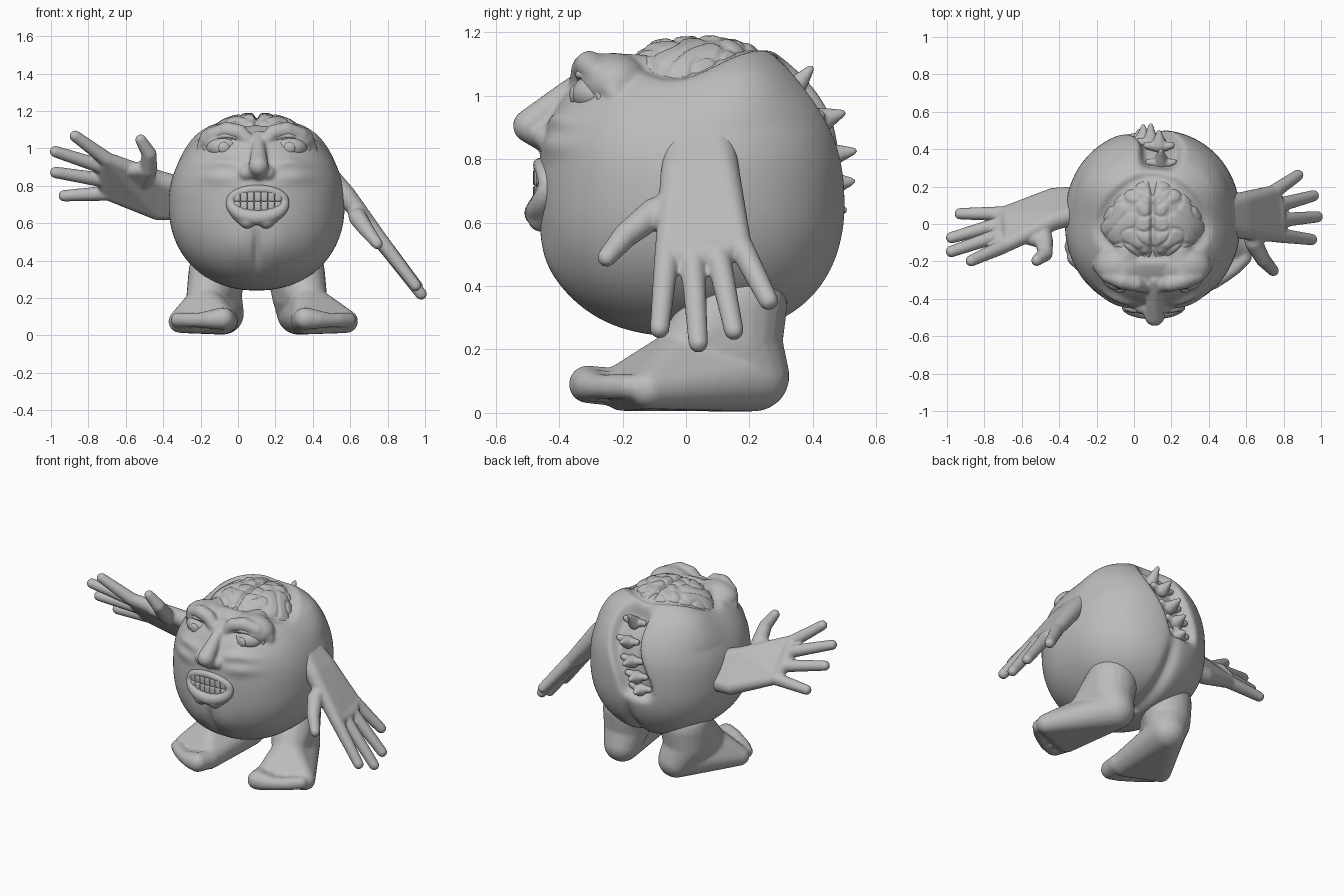
import bpy, bmesh, math
from mathutils import Vector, Matrix

if "Cube" in bpy.data.objects:
    bpy.data.objects.remove(bpy.data.objects["Cube"])

grey = bpy.data.materials.new("clay grey")
grey.use_nodes = True
grey.diffuse_color = (0.5, 0.5, 0.5, 1)
grey.node_tree.nodes["Principled BSDF"].inputs["Base Color"].default_value = (0.5, 0.5, 0.5, 1)

C, R = Vector((0.1, 0.02, 0.697)), Vector((0.47, 0.485, 0.457))
P, Q = 2.15, 2.5  # roundness across and in the side profile
MID = C.x


def on_body(d):
    """Point of the rounded body in direction d."""
    yz = (abs(d.y) ** Q + abs(d.z) ** Q) ** (P / Q)
    s = (abs(d.x) ** P + yz) ** (-1 / P)
    return C + Vector([R[i] * d[i] * s for i in range(3)])


def front(x, z, out=0.0):
    """Point on the face side of the body at x, z, pushed out by a distance."""
    k = max(0, 1 - abs((x - C.x) / R.x) ** P) ** (Q / P) - abs((z - C.z) / R.z) ** Q
    return Vector((x, C.y - R.y * max(k, 0) ** (1 / Q) - out, z))


def hull(bm, *balls):
    """Convex skin around balls given as (position, radius)."""
    tmp = bmesh.new()
    for pos, r in balls:
        bmesh.ops.create_icosphere(tmp, subdivisions=3, radius=r, matrix=Matrix.Translation(pos))
    res = bmesh.ops.convex_hull(tmp, input=tmp.verts)
    loose = [v for v in set(res["geom_interior"] + res["geom_unused"]) if isinstance(v, bmesh.types.BMVert)]
    bmesh.ops.delete(tmp, geom=loose, context="VERTS")
    me = bpy.data.meshes.new("tmp")
    tmp.to_mesh(me)
    bm.from_mesh(me)
    bpy.data.meshes.remove(me)
    tmp.free()


def chain(bm, balls):
    for a, b in zip(balls, balls[1:]):
        hull(bm, a, b)


def ellipsoid(bm, pos, radii):
    m = Matrix.Translation(pos) @ Matrix.Diagonal((*radii, 1))
    bmesh.ops.create_icosphere(bm, subdivisions=4, radius=1, matrix=m)


def finish(name, bm, voxel=None, smooth=4):
    me = bpy.data.meshes.new(name)
    bm.to_mesh(me)
    bm.free()
    me.materials.append(grey)
    me.shade_smooth()
    ob = bpy.data.objects.new(name, me)
    bpy.context.collection.objects.link(ob)
    if voxel:
        m = ob.modifiers.new("blend", "REMESH")
        m.mode, m.voxel_size, m.use_smooth_shade = "VOXEL", voxel, True
        m = ob.modifiers.new("soften", "SMOOTH")
        m.factor, m.iterations = 0.5, smooth
    return ob


def brain_oval(p):
    w = 0.285 - 0.35 * p.y
    return ((p.x - MID) / w) ** 2 + ((p.y - 0.03) / 0.215) ** 2 if p.z > C.z else 9


def bell(t):
    return math.exp(-t * t)


def crown(p):
    """Swelling of the skull behind and beside the brain."""
    return 0.036 * bell((p.y - 0.2) / 0.14) * min(1, max(0, p.z - 0.9) / 0.15)


def wound_x(z):
    return 0.085 + 0.06 * math.sin((z - 0.8) * 8)


# Body with brain pan, open back wound, chin cleft and rear cleft
bm = bmesh.new()
bmesh.ops.create_icosphere(bm, subdivisions=7, radius=1)
for v in bm.verts:
    d = v.co.normalized()
    p = on_body(d)
    push = crown(p) - 0.024 * bell(max(0, brain_oval(p) - 1.0) * 6)
    if p.y > 0.1:
        side = abs(p.x - wound_x(p.z)) / 0.11
        ends = abs(p.z - 0.85) / 0.25
        push -= 0.07 / (1 + (side ** 4 + ends ** 6) ** 5)
        push -= 0.035 * bell((p.x - MID) / 0.04) * bell((p.z - 0.36) / 0.2)
    elif p.y < -0.1:
        u = abs(p.x - MID)
        push -= 0.022 * bell(u / 0.018) * bell((p.z - 0.46) / 0.1)
        push += 0.012 * bell((u - 0.09) / 0.08) * bell((p.z - 0.48) / 0.1)
        push += 0.022 * bell((u - 0.18) / 0.1) * bell((p.z - 0.92 + 0.1 * abs(u - 0.18)) / 0.028)
        push += 0.018 * bell((u - 0.2) / 0.1) * bell((p.z - 0.845) / 0.035)
    v.co = p + d * push

# Face: brows, eye mounds and nose blended into the body
for s in (-1, 1):
    at = lambda x, y, z: Vector((MID + s * x, y, z))
    chain(bm, [(at(0.045, -0.33, 1.04), 0.038), (at(0.09, -0.32, 1.085), 0.042), (at(0.16, -0.305, 1.097), 0.045),
               (at(0.235, -0.275, 1.07), 0.042), (at(0.285, -0.225, 1.01), 0.036), (at(0.3, -0.21, 0.95), 0.025)])
    ellipsoid(bm, at(0.165, -0.225, 1.04), (0.145, 0.11, 0.095))
    hull(bm, (at(0.14, -0.14, 1.05), 0.08), (at(0.16, -0.26, 1.08), 0.055), (at(0.07, -0.25, 1.06), 0.045))
    hull(bm, (at(0.06, -0.44, 0.868), 0.04), (at(0.02, -0.45, 0.88), 0.044))
bridge = (Vector((0.11, -0.39, 1.0)), 0.036)
hull(bm, (Vector((0.11, -0.3, 1.05)), 0.045), bridge, (Vector((0.11, -0.34, 0.92)), 0.06))
hull(bm, bridge, (Vector((0.11, -0.492, 0.905)), 0.054), (Vector((0.11, -0.45, 0.87)), 0.045))
finish("body_and_face", bm, 0.0095, 4)

# Brain: raised cap with winding folds and a centre split
bm = bmesh.new()
bmesh.ops.create_icosphere(bm, subdivisions=7, radius=1)
for v in bm.verts:
    v.co = on_body(v.co.normalized())
bmesh.ops.delete(bm, geom=[v for v in bm.verts if brain_oval(v.co) > 1.05], context="VERTS")
for v in bm.verts:
    p = v.co.copy()
    u = abs(p.x - MID)
    wave = math.sin(34 * u + 2.2 * math.sin(28 * p.y)) + math.sin(32 * p.y + 2.2 * math.sin(28 * u + 1))
    fold = -0.01 * bell(wave / 0.5)
    rise = 0.05 * (1 - min(1, brain_oval(p)) ** 2) - 0.018 + 0.4 * crown(p)
    v.co += (p - C).normalized() * (rise + fold - 0.03 * bell(u / 0.013))
finish("brain", bm)

# Eyes: ball, pupil bump and lids
for s, side in ((-1, "right"), (1, "left")):
    ex, ez = MID + s * 0.175, 1.005
    bm = bmesh.new()
    ellipsoid(bm, (ex, -0.275, ez), (0.095, 0.085, 0.066))
    ellipsoid(bm, (ex, -0.353, ez - 0.002), (0.03, 0.014, 0.03))
    finish(side + "_eye", bm)
    bm = bmesh.new()
    ring = []
    for i in range(25):
        a = math.tau * i / 24
        x, z = 0.1 * math.cos(a), 0.062 * math.sin(a)
        y = -0.33 + 0.6 * max(0, s * x) - 0.1 * z
        ring.append((Vector((ex + x, y, ez + z - s * x * 0.1)), 0.014))
    chain(bm, ring)
    finish(side + "_eyelids", bm, 0.007, 3)

# Lips: a ring that is heavy below, with two lower lobes
bm = bmesh.new()
ring = []
for i in range(33):
    a = math.tau * i / 32
    low = max(0, -math.sin(a))
    x = MID + 0.005 + 0.145 * math.cos(a)
    z = 0.715 + (0.085 if low else 0.066) * math.sin(a)
    ring.append((front(x, z, -0.004 + 0.01 * low), 0.025 + 0.016 * low))
chain(bm, ring)
for s in (-1, 1):
    hull(bm, (front(MID + s * 0.05, 0.615, -0.005), 0.045), (front(MID + s * 0.1, 0.65, -0.01), 0.038))
finish("lips", bm, 0.008, 4)

# Teeth: two rows of rounded blocks
bm = bmesh.new()
for z in (0.69, 0.742):
    for i in range(-3, 4):
        x = MID + 0.005 + i * 0.036
        m = Matrix.Translation(front(x, z, -0.002)) @ Matrix.Rotation(i * 0.08, 4, "Z")
        bmesh.ops.create_cube(bm, size=1, matrix=m @ Matrix.Diagonal((0.035, 0.04, 0.052, 1)))
teeth = finish("teeth", bm)
bev = teeth.modifiers.new("round", "BEVEL")
bev.width, bev.segments = 0.008, 3

# Spine: knobs with blunt spikes down the back wound
bm = bmesh.new()
for y, z, tip_y, tip_z in ((0.33, 1.01, 0.405, 1.085), (0.42, 0.92, 0.505, 0.945), (0.44, 0.81, 0.54, 0.825),
                           (0.45, 0.72, 0.535, 0.73), (0.44, 0.64, 0.51, 0.64)):
    x = wound_x(z)
    hull(bm, (Vector((x, y, z)), 0.042), (Vector((x, tip_y - 0.012, tip_z)), 0.012))
    for s in (-1, 1):
        hull(bm, (Vector((x, y - 0.01, z)), 0.03), (Vector((x + s * 0.065, y, z + 0.015)), 0.02))
finish("spine", bm, 0.007, 3)


# Hands: short arm, palm, four fingers and thumb
def hand(name, shoulder, wrist, across, knuckles, tips, thumb):
    bm = bmesh.new()
    w, a = Vector(wrist), Vector(across)
    k, t = [Vector(p) for p in knuckles], [Vector(p) for p in tips]
    edge = [(w - a, 0.054), (w + a, 0.054)]
    hull(bm, (Vector(shoulder) - a * 0.7, 0.06), (Vector(shoulder) + a * 0.7, 0.06), *edge)
    hull(bm, *edge, (k[0], 0.039), (k[-1], 0.037))
    hull(bm, (k[0], 0.039), (k[1], 0.04), (k[2], 0.04), (k[3], 0.037))
    for b, e in zip(k, t):
        d = (e - b).normalized()
        chain(bm, [(b, 0.04), (b.lerp(e, 0.5), 0.035), (e - d * 0.026, 0.031)])
    th = [Vector(p) for p in thumb]
    root = (w.lerp(k[0], 0.3), 0.047)
    hull(bm, root, (w.lerp(k[0], 0.7), 0.037), (th[0], 0.044))
    chain(bm, [root, (th[0], 0.048), (th[1], 0.04), (th[2], 0.03)])
    finish(name, bm, 0.008, 4)


hand("left_hand", (0.48, 0.045, 0.85), (0.575, 0.045, 0.75), (0, -0.072, 0),
     [(0.77, -0.06, 0.5), (0.775, 0.02, 0.49), (0.77, 0.1, 0.5), (0.745, 0.17, 0.53)],
     [(0.965, -0.085, 0.245), (0.995, 0.04, 0.2), (0.975, 0.155, 0.24), (0.89, 0.27, 0.335)],
     [(0.64, -0.1, 0.63), (0.69, -0.19, 0.56), (0.745, -0.25, 0.49)])
hand("right_hand", (-0.3, 0.1, 0.73), (-0.43, 0.08, 0.75), (0, -0.06, 0.08),
     [(-0.7, -0.12, 0.94), (-0.72, -0.06, 0.9), (-0.72, 0.0, 0.83), (-0.7, 0.055, 0.76)],
     [(-0.89, -0.205, 1.08), (-1.0, -0.155, 0.99), (-1.0, -0.08, 0.875), (-0.955, 0.055, 0.745)],
     [(-0.48, -0.09, 0.89), (-0.475, -0.16, 0.97), (-0.52, -0.195, 1.045)])

# Feet: ankle, heel, high instep and a mitten of merged toes
for s, side, ankle, heel, big, little in (
        (1, "left", 0.31, 0.32, 0.36, 0.59), (-1, "right", -0.11, -0.08, -0.08, -0.32)):
    bm = bmesh.new()
    top = (Vector((ankle, 0.165, 0.34)), 0.155)
    low = (Vector((ankle + s * 0.01, 0.165, 0.22)), 0.14)
    back = (Vector((heel, 0.215, 0.116)), 0.112)
    hull(bm, top, low)
    hull(bm, low, back)
    ball = (Vector((big, -0.2, 0.08)), 0.074)
    outer = (Vector((little - s * 0.01, -0.12, 0.075)), 0.062)
    step = (Vector((ankle + s * 0.07, -0.01, 0.17)), 0.1)
    hull(bm, back, ball, outer, step)
    hull(bm, low, back, step)
    hull(bm, top, low, step)
    toes = []
    for i in range(5):
        f = i / 4
        x = big + (little - big) * f
        r = 0.06 - 0.02 * min(1, f * 2)
        y = -0.31 + 0.13 * f * f
        toes.append((Vector((x, y, 0.09 - 0.4 * (0.06 - r))), r))
        hull(bm, (Vector((x - s * 0.02, y + 0.1, 0.08)), r), toes[-1])
    chain(bm, toes)
    finish(side + "_foot", bm, 0.0095, 6)
